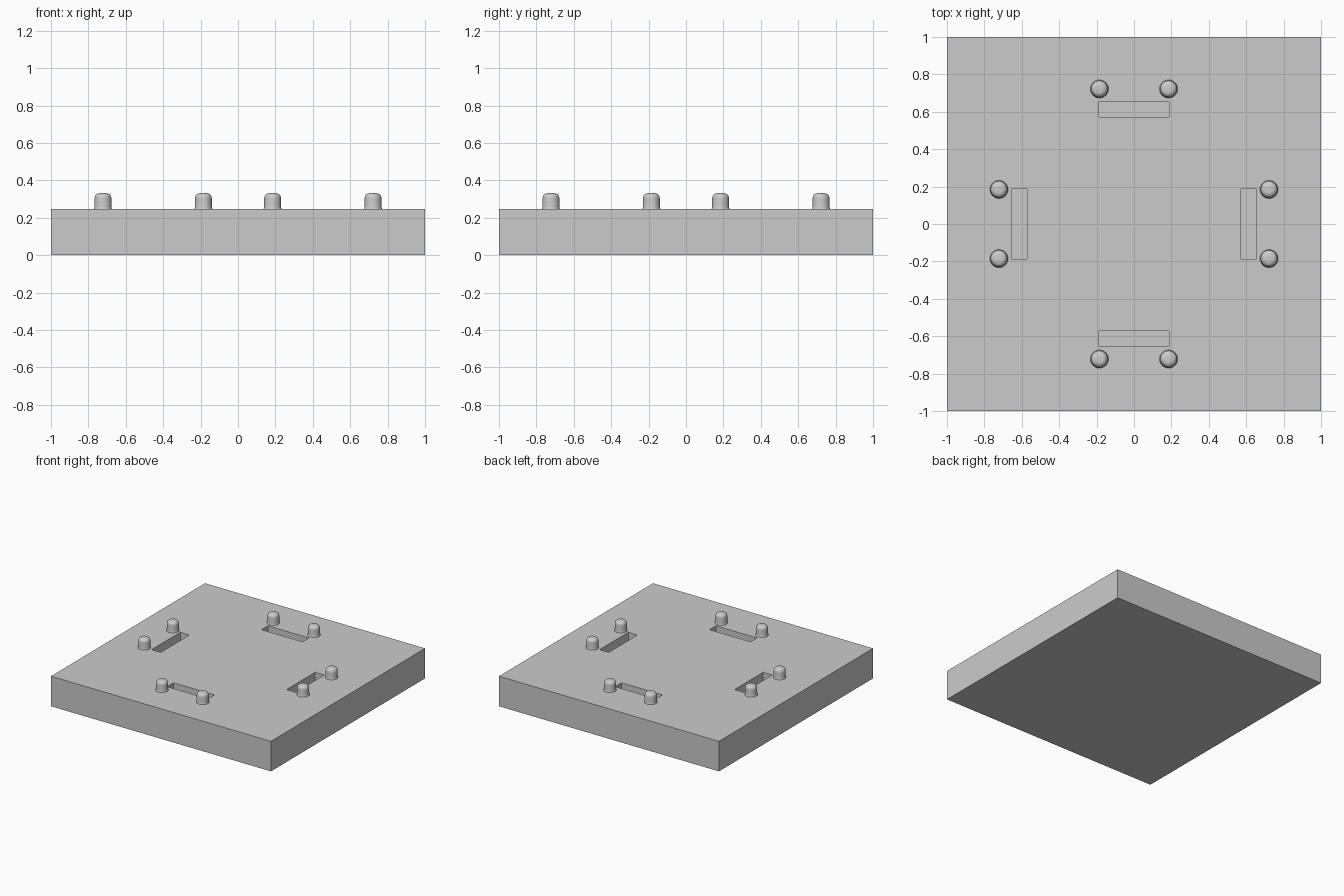
import bpy
import bmesh
from math import pi, sin, cos, radians
from mathutils import Matrix, Vector

if "Cube" in bpy.data.objects:
    bpy.data.objects.remove(bpy.data.objects["Cube"], do_unlink=True)

TOP = 0.247         # top face of the slab
POST_TOP = 0.332
POST_RADIUS = 0.045
SLOT_DEPTH = 0.12

grey = bpy.data.materials.new("plain_grey")
grey.use_nodes = True
grey.diffuse_color = (0.6, 0.6, 0.6, 1)
grey.node_tree.nodes["Principled BSDF"].inputs["Base Color"].default_value = (0.6, 0.6, 0.6, 1)


def finish(name, bm):
    """Turn a bmesh into a named grey object."""
    bmesh.ops.recalc_face_normals(bm, faces=bm.faces)
    mesh = bpy.data.meshes.new(name)
    bm.to_mesh(mesh)
    bm.free()
    mesh.materials.append(grey)
    obj = bpy.data.objects.new(name, mesh)
    bpy.context.collection.objects.link(obj)
    return obj


def add_box(bm, centre, size, turn=Matrix()):
    matrix = turn @ Matrix.Translation(centre) @ Matrix.Diagonal((*size, 1))
    bmesh.ops.create_cube(bm, size=1, matrix=matrix)


quarter_turns = [Matrix.Rotation(i * pi / 2, 4, "Z") for i in range(4)]

# Square slab
bm = bmesh.new()
add_box(bm, (0, 0, TOP / 2), (2, 2, TOP))
slab = finish("base_slab", bm)

# Four sunken slots, one facing each side
bm = bmesh.new()
for turn in quarter_turns:
    add_box(bm, (0, -0.613, TOP), (0.372, 0.083, 2 * SLOT_DEPTH), turn)
cutter = finish("slot_cutter", bm)
cutter.hide_render = True
cut = slab.modifiers.new("slots", "BOOLEAN")
cut.operation = "DIFFERENCE"
cut.solver = "EXACT"
cut.object = cutter
bpy.context.view_layer.objects.active = slab
bpy.ops.object.modifier_apply(modifier=cut.name)
bpy.data.objects.remove(cutter, do_unlink=True)

# Post profile: small flare at the foot, straight side, rounded crown
ROUND = 0.028
profile = [(POST_RADIUS + 0.004, TOP - 0.002), (POST_RADIUS + 0.001, TOP + 0.006),
           (POST_RADIUS, TOP + 0.015)]
for step in range(7):
    a = radians(step * 15)
    profile.append((POST_RADIUS - ROUND + ROUND * cos(a), POST_TOP - ROUND + ROUND * sin(a)))
profile.append((0, POST_TOP))


def add_post(name, place):
    bm = bmesh.new()
    verts = [bm.verts.new((r, 0, z)) for r, z in profile]
    edges = [bm.edges.new(pair) for pair in zip(verts, verts[1:])]
    bmesh.ops.spin(bm, geom=verts + edges, cent=(0, 0, 0), axis=(0, 0, 1),
                   angle=2 * pi, steps=32, use_duplicate=False)
    bmesh.ops.remove_doubles(bm, verts=bm.verts, dist=0.0001)
    bmesh.ops.translate(bm, verts=bm.verts, vec=place)
    post = finish(name, bm)
    bpy.ops.object.select_all(action="DESELECT")
    post.select_set(True)
    bpy.context.view_layer.objects.active = post
    bpy.ops.object.shade_smooth_by_angle(angle=radians(40))


# A pair of posts outside every slot
for side, turn in zip(("front", "left", "back", "right"), quarter_turns):
    for number, x in enumerate((-0.185, 0.185), 1):
        add_post(f"{side}_post_{number}", turn @ Vector((x, -0.722, 0)))
